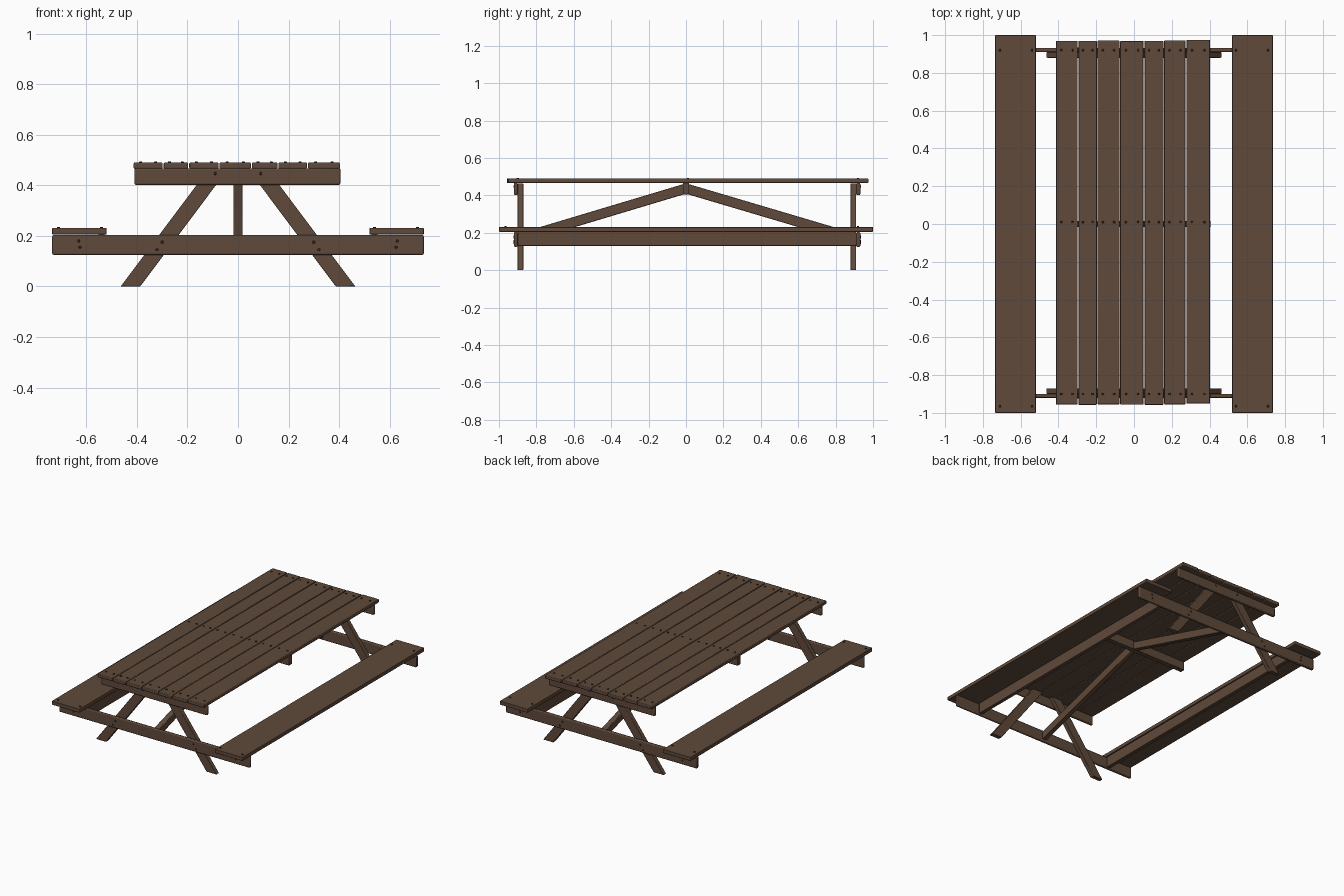
import bpy, bmesh, math, random
from mathutils import Vector

random.seed(4)
cube = bpy.data.objects.get("Cube")
if cube:
    bpy.data.objects.remove(cube, do_unlink=True)


def material(name, color):
    m = bpy.data.materials.new(name)
    m.use_nodes = True
    m.diffuse_color = color
    m.node_tree.nodes["Principled BSDF"].inputs["Base Color"].default_value = color
    return m


WOOD = material("brown wood", (0.115, 0.068, 0.043, 1))
IRON = material("dark bolt", (0.035, 0.022, 0.015, 1))


def finish(name, bm, mat, bevel=0.0):
    bmesh.ops.recalc_face_normals(bm, faces=bm.faces)
    mesh = bpy.data.meshes.new(name)
    bm.to_mesh(mesh)
    bm.free()
    obj = bpy.data.objects.new(name, mesh)
    bpy.context.collection.objects.link(obj)
    mesh.materials.append(mat)
    if bevel:
        mod = obj.modifiers.new("soft edges", 'BEVEL')
        mod.width, mod.segments = bevel, 2
    bpy.ops.object.select_all(action='DESELECT')
    obj.select_set(True)
    bpy.context.view_layer.objects.active = obj
    bpy.ops.object.shade_smooth_by_angle(angle=math.radians(35))
    return obj


def prism(name, outline, depth, bevel=0.003):
    """Extrude a flat outline along the depth vector."""
    bm = bmesh.new()
    face = bm.faces.new([bm.verts.new(p) for p in outline])
    new = bmesh.ops.extrude_face_region(bm, geom=[face])["geom"]
    verts = [v for v in new if isinstance(v, bmesh.types.BMVert)]
    bmesh.ops.translate(bm, verts=verts, vec=Vector(depth))
    return finish(name, bm, WOOD, bevel)


def board(name, x, y, z, bevel=0.003):
    """Straight board given by its (low, high) extents."""
    outline = [(x[0], y[0], z[0]), (x[1], y[0], z[0]),
               (x[1], y[0], z[1]), (x[0], y[0], z[1])]
    return prism(name, outline, (0, y[1] - y[0], 0), bevel)


def bolt(name, location, along_y=False):
    bm = bmesh.new()
    bmesh.ops.create_cone(bm, cap_ends=True, segments=8, radius1=0.007,
                          radius2=0.005, depth=0.006)
    obj = finish(name, bm, IRON)
    obj.location = location
    if along_y:
        obj.rotation_euler.x = math.radians(90 if location[1] < 0 else -90)


# Table top planks with slightly uneven ends and bolt rows
edges = [-0.415, -0.296, -0.195, -0.075, 0.053, 0.158, 0.275, 0.405]
for i, (a, b) in enumerate(zip(edges, edges[1:])):
    jitter = random.uniform(-0.004, 0.004)
    board(f"top_plank_{i}", (a + 0.002, b - 0.002),
          (-0.954 + jitter, 0.972 + jitter), (0.466, 0.49), 0.004)
    for y in (-0.9, 0.01, 0.92):
        for t in (0.25, 0.75):
            bolt("top_bolt", (a + (b - a) * t, y, 0.491))

# Middle support under the top
board("middle_top_beam", (-0.41, 0.405), (-0.017, 0.017), (0.405, 0.467))

for end, s in (("front", -1), ("back", 1)):
    inner, mid, outer = (-0.87, -0.9, -0.92) if s < 0 else (0.88, 0.91, 0.932)
    # Cross beams carrying the top and the benches
    board(f"{end}_top_beam", (-0.41, 0.405), sorted((mid, outer)), (0.402, 0.467), 0.006)
    board(f"{end}_bench_beam", (-0.735, 0.735), sorted((mid, outer)), (0.125, 0.204), 0.006)
    for side, d in (("left", 1), ("right", -1)):
        # Splayed legs cut level at the floor and at the top
        prism(f"{end}_{side}_leg",
              [(d * x, inner, z) for x, z in
               ((0.387, 0), (0.464, 0), (0.117, 0.464), (0.04, 0.464))],
              (0, mid - inner, 0))
        bolt("leg_bolt", (d * 0.09, outer, 0.447), True)
        for x, z in ((0.3, 0.175), (0.32, 0.145), (0.63, 0.18), (0.625, 0.155)):
            bolt("beam_bolt", (d * x, outer, z), True)
    # Diagonal brace from the middle beam to the bench beam
    prism(f"{end}_brace",
          [(-0.018, s * 0.012, 0.405), (-0.018, s * 0.012, 0.461),
           (-0.018, mid, 0.195), (-0.018, mid, 0.139)], (0.036, 0, 0), 0.004)

# Benches with a stiffening rail below each seat
for side, d in (("left", 1), ("right", -1)):
    board(f"{side}_bench_seat", sorted((d * 0.52, d * 0.735)), (-1, 1), (0.205, 0.231))
    board(f"{side}_bench_rail", sorted((d * 0.527, d * 0.553)), (-0.9, 0.91), (0.13, 0.206))
    for y in (-0.965, 0.92):
        for x in (0.54, 0.71):
            bolt("bench_bolt", (d * x, y, 0.232))
